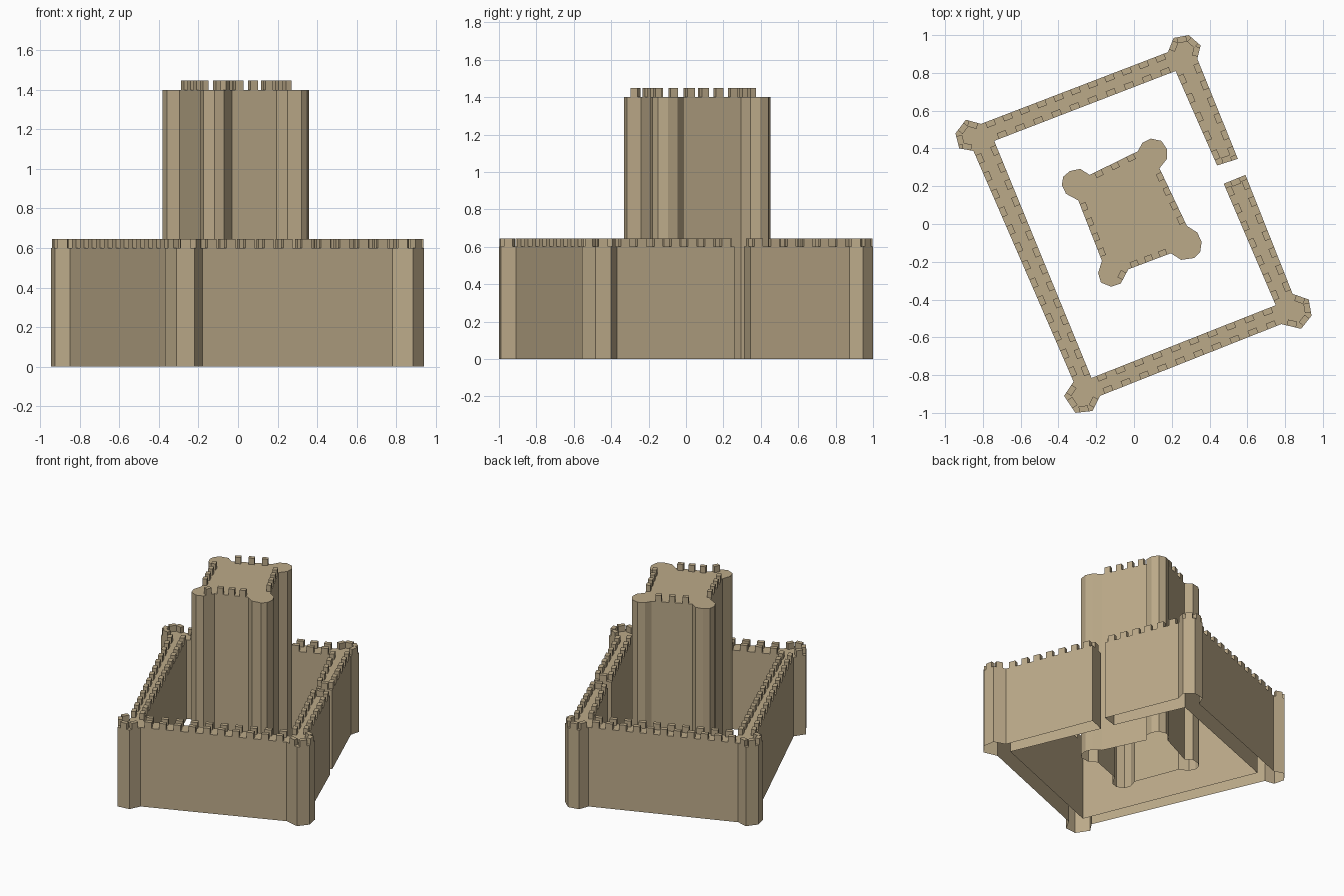
import bpy, bmesh
from mathutils import Vector

if "Cube" in bpy.data.objects:
    bpy.data.objects.remove(bpy.data.objects["Cube"])

stone = bpy.data.materials.new("tan_stone")
stone.diffuse_color = (0.50, 0.40, 0.25, 1)
stone.use_nodes = True
stone.node_tree.nodes["Principled BSDF"].inputs["Base Color"].default_value = stone.diffuse_color


def prism(bm, pts, z0, z1):
    """Extrude a counter-clockwise outline upward, open underneath."""
    low = [bm.verts.new((x, y, z0)) for x, y in pts]
    high = [bm.verts.new((x, y, z1)) for x, y in pts]
    n = len(pts)
    for i in range(n):
        j = (i + 1) % n
        bm.faces.new((low[i], low[j], high[j], high[i]))
    bm.faces.new(high)


def finish(bm, name):
    mesh = bpy.data.meshes.new(name)
    bm.to_mesh(mesh)
    bm.free()
    mesh.materials.append(stone)
    obj = bpy.data.objects.new(name, mesh)
    bpy.context.collection.objects.link(obj)


def solid(name, pts, top):
    bm = bmesh.new()
    prism(bm, pts, 0, top)
    finish(bm, name)


def battlements(name, pts, z, height, shortest, step=0.1, width=0.05, depth=0.032):
    """Evenly spaced blocks just inside every long enough outline edge."""
    bm = bmesh.new()
    for i, p in enumerate(pts):
        a, b = Vector(p), Vector(pts[(i + 1) % len(pts)])
        length = (b - a).length
        if length < shortest:
            continue
        d = (b - a).normalized()
        inward = Vector((-d.y, d.x)) * depth
        count = max(1, round(length / step))
        for k in range(count):
            c = a + (b - a) * (k + 0.5) / count
            s, e = c - d * width / 2, c + d * width / 2
            prism(bm, [s, e, e + inward, s + inward], z, z + height)
    finish(bm, name)


# Outer wall with faceted corner towers, split by the gate gap
wall = [
    (.55, .345), (.335, .875), (.353, .945), (.29, 1.0), (.21, .985), (.18, .91),
    (-.81, .53), (-.89, .552), (-.945, .48), (-.925, .40), (-.85, .387),
    (-.32, -.835), (-.37, -.91), (-.31, -1.0), (-.22, -.99), (-.18, -.91),
    (.78, -.53), (.885, -.555), (.94, -.485), (.925, -.40), (.84, -.37),
    (.59, .26), (.475, .213),
    (.75, -.43), (-.225, -.815), (-.74, .44), (.22, .81), (.44, .31)]
solid("outer_wall", wall, 0.60)
battlements("wall_battlements", wall, 0.60, 0.045, 0.06)

# Central keep with rounded corner turrets
keep = [
    (.195, -.155), (.25, -.19), (.32, -.18), (.35, -.15), (.358, -.095), (.335, -.045), (.28, -.01),
    (.135, .295), (.175, .345), (.175, .395), (.145, .44), (.09, .452), (.045, .43), (.02, .385),
    (-.235, .26), (-.285, .292), (-.34, .28), (-.375, .25), (-.382, .205), (-.36, .16), (-.295, .125),
    (-.17, -.195), (-.19, -.26), (-.175, -.31), (-.12, -.332), (-.07, -.315), (-.03, -.24)]
solid("keep", keep, 1.40)
battlements("keep_battlements", keep, 1.40, 0.048, 0.08, step=0.085, width=0.042)
